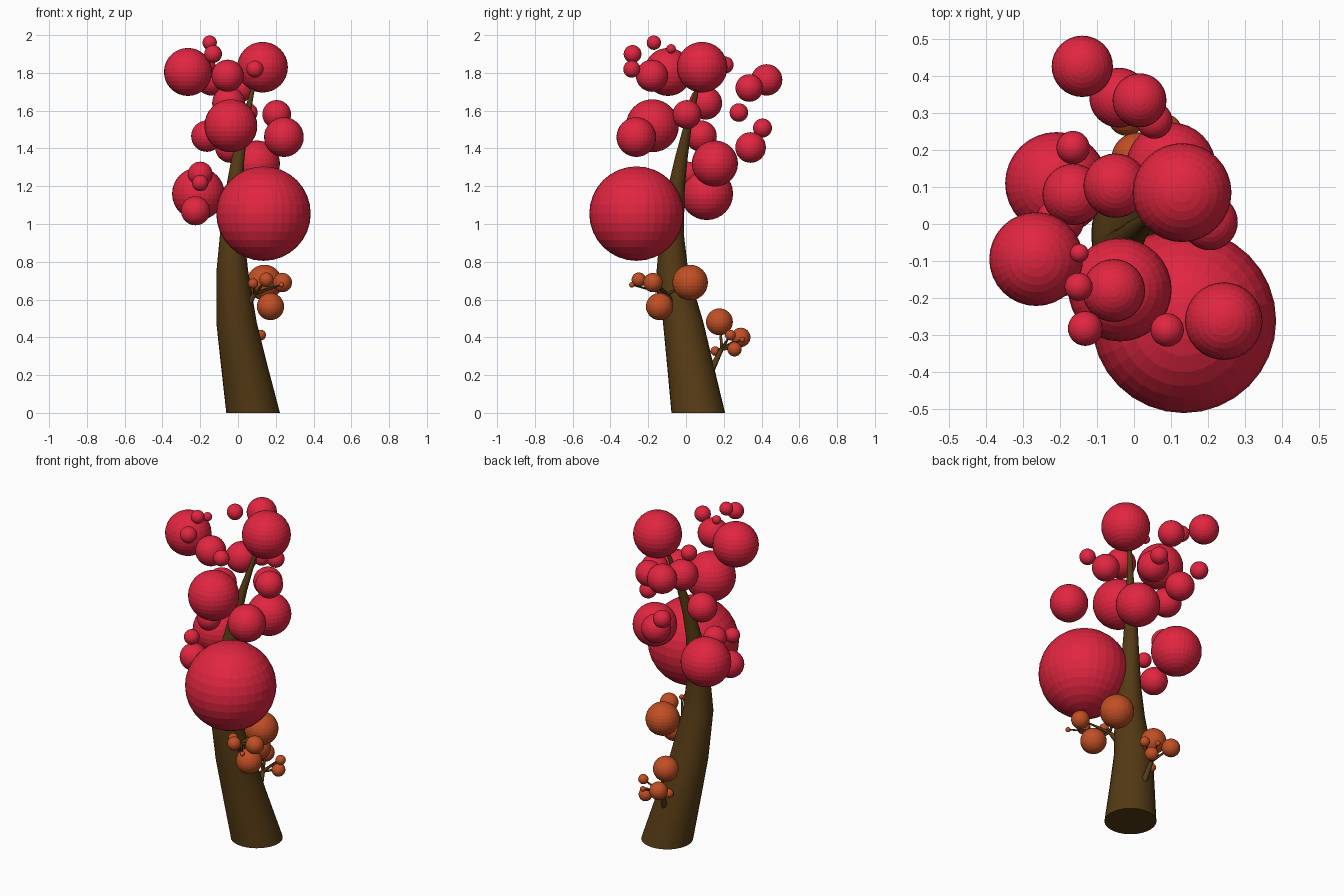
import bpy, bmesh, math

cube = bpy.data.objects.get("Cube")
if cube:
    bpy.data.objects.remove(cube, do_unlink=True)


def material(name, color):
    mat = bpy.data.materials.new(name)
    mat.use_nodes = True
    mat.diffuse_color = color
    node = next(n for n in mat.node_tree.nodes if n.type == 'BSDF_PRINCIPLED')
    node.inputs["Base Color"].default_value = color
    node.inputs["Roughness"].default_value = 0.8
    return mat


bark = material("brown bark", (0.09, 0.043, 0.007, 1))
crimson = material("crimson leaves", (0.75, 0.019, 0.052, 1))
rust = material("rust leaves", (0.53, 0.078, 0.018, 1))


def add_object(name, bm, mat):
    mesh = bpy.data.meshes.new(name)
    bm.to_mesh(mesh)
    bm.free()
    mesh.materials.append(mat)
    obj = bpy.data.objects.new(name, mesh)
    bpy.context.collection.objects.link(obj)
    return obj


def leaf_ball(name, x, y, z, radius, mat):
    bm = bmesh.new()
    bmesh.ops.create_uvsphere(bm, u_segments=32, v_segments=16, radius=radius)
    add_object(name, bm, mat).location = (x, y, z)


def trunk(name, rings, sides=32):
    bm = bmesh.new()
    loops = []
    for x, y, z, r in rings:
        angles = [math.tau * i / sides for i in range(sides)]
        loops.append([bm.verts.new((x + r * math.cos(a), y + r * math.sin(a), z))
                      for a in angles])
    for low, high in zip(loops, loops[1:]):
        for i in range(sides):
            j = (i + 1) % sides
            bm.faces.new((low[i], low[j], high[j], high[i])).smooth = True
    bm.faces.new(loops[0][::-1])
    bm.faces.new(loops[-1])
    add_object(name, bm, bark)


def twig(name, points, thick, thin):
    curve = bpy.data.curves.new(name, 'CURVE')
    curve.dimensions = '3D'
    curve.bevel_depth = 1
    curve.bevel_resolution = 2
    curve.use_fill_caps = True
    spline = curve.splines.new('POLY')
    spline.points.add(len(points) - 1)
    for i, (point, co) in enumerate(zip(spline.points, points)):
        point.co = (*co, 1)
        point.radius = thick + (thin - thick) * i / (len(points) - 1)
    curve.materials.append(bark)
    bpy.context.collection.objects.link(bpy.data.objects.new(name, curve))


# Leaning, tapering trunk
trunk("trunk", [
    (0.08, 0.065, 0, 0.142), (0.035, 0.025, 0.24, 0.124),
    (-0.008, -0.015, 0.48, 0.107), (-0.03, -0.072, 0.75, 0.084),
    (-0.032, -0.075, 0.95, 0.063), (-0.018, -0.05, 1.2, 0.044),
    (0.0, -0.025, 1.35, 0.034), (0.03, 0.005, 1.5, 0.023),
    (0.07, 0.05, 1.68, 0.013), (0.1, 0.075, 1.8, 0.006)])

# Crimson crown: x, y, z, radius
crown = [
    (0.135, -0.262, 1.055, 0.25), (-0.265, -0.095, 1.805, 0.127),
    (0.13, 0.085, 1.83, 0.134), (-0.038, -0.178, 1.52, 0.14),
    (-0.055, -0.18, 1.785, 0.085), (0.243, -0.263, 1.46, 0.105),
    (-0.21, 0.11, 1.16, 0.139), (-0.2, 0.01, 1.265, 0.065),
    (-0.2, -0.155, 1.217, 0.043), (-0.225, -0.1, 1.07, 0.077),
    (-0.165, 0.08, 1.465, 0.083), (-0.15, -0.17, 1.96, 0.038),
    (-0.132, -0.283, 1.9, 0.047), (0.09, -0.287, 1.82, 0.045),
    (0.205, 0.005, 1.58, 0.076), (0.1, 0.153, 1.32, 0.122),
    (-0.14, 0.427, 1.763, 0.083), (0.015, 0.335, 1.72, 0.073),
    (0.055, 0.28, 1.59, 0.049), (-0.125, 0.405, 1.508, 0.05),
    (-0.04, 0.342, 1.405, 0.081), (-0.05, 0.104, 1.64, 0.087),
    (-0.165, 0.207, 1.842, 0.045), (-0.148, -0.079, 1.927, 0.025)]
for ball in crown:
    leaf_ball("crown_leaf_ball", *ball, crimson)

# Rust side clusters, each ball with a twig from its branch
front_cluster = [
    (0.14, 0.022, 0.69, 0.094), (0.172, -0.14, 0.563, 0.072),
    (0.235, -0.175, 0.69, 0.051), (0.15, -0.25, 0.705, 0.038),
    (0.08, -0.16, 0.685, 0.027), (0.23, -0.287, 0.678, 0.014)]
back_cluster = [
    (0.01, 0.177, 0.482, 0.071), (-0.02, 0.29, 0.4, 0.051),
    (0.09, 0.257, 0.337, 0.038), (0.005, 0.155, 0.327, 0.025),
    (0.12, 0.235, 0.412, 0.028), (0.08, 0.298, 0.388, 0.015)]
clusters = [
    ("front", front_cluster, (0.03, -0.06, 0.54), (0.09, -0.1, 0.63)),
    ("back", back_cluster, (0.05, 0.11, 0.18), (0.035, 0.19, 0.34))]
for side, balls, root, fork in clusters:
    twig(side + "_branch", [root, fork], 0.022, 0.011)
    for ball in balls:
        leaf_ball(side + "_leaf_ball", *ball, rust)
        twig(side + "_twig", [fork, ball[:3]], 0.009, 0.004)
